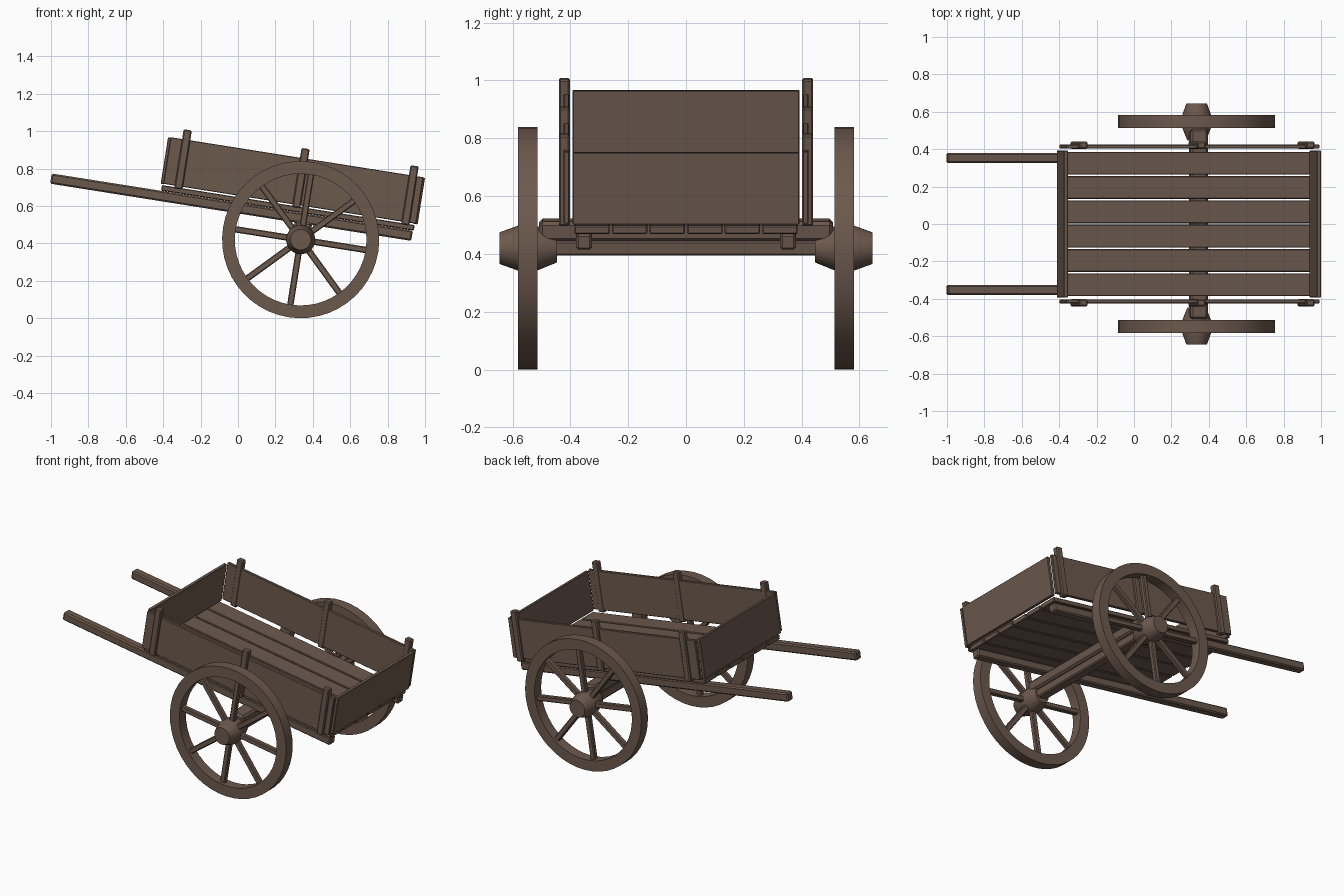
import bpy, bmesh, math
from mathutils import Matrix, Vector

cube = bpy.data.objects.get("Cube")
if cube:
    bpy.data.objects.remove(cube, do_unlink=True)

wood = bpy.data.materials.new("brown_wood")
wood.use_nodes = True
colour = (0.15, 0.1, 0.075, 1)
wood.diffuse_color = colour
wood.node_tree.nodes["Principled BSDF"].inputs["Base Color"].default_value = colour

# The whole cart tips about the wheel axle
TILT = Matrix.Translation((0.335, 0, 0.42)) @ Matrix.Rotation(math.radians(9), 4, 'Y')


def add_object(name, bm):
    bmesh.ops.recalc_face_normals(bm, faces=bm.faces)
    mesh = bpy.data.meshes.new(name)
    bm.to_mesh(mesh)
    bm.free()
    mesh.materials.append(wood)
    ob = bpy.data.objects.new(name, mesh)
    bpy.context.collection.objects.link(ob)
    ob.matrix_world = TILT
    return ob


def box(name, x, y, z, bevel=0.004):
    """Box from (min, max) ranges in the cart's tilted frame."""
    bm = bmesh.new()
    size = Vector((x[1] - x[0], y[1] - y[0], z[1] - z[0]))
    mid = Vector((x[0] + x[1], y[0] + y[1], z[0] + z[1])) / 2
    bmesh.ops.create_cube(bm, size=1, matrix=Matrix.Translation(mid) @ Matrix.Diagonal(size).to_4x4())
    ob = add_object(name, bm)
    mod = ob.modifiers.new("worn_edges", 'BEVEL')
    mod.width = bevel
    mod.segments = 1
    return ob


def lathe(name, profile, steps=48, closed=False):
    """Turn a (radius, y) profile around the axle."""
    bm = bmesh.new()
    rings = []
    for i in range(steps):
        a = 2 * math.pi * i / steps
        rings.append([bm.verts.new((r * math.cos(a), y, r * math.sin(a))) for r, y in profile])
    n = len(profile)
    for i in range(steps):
        a, b = rings[i], rings[(i + 1) % steps]
        for j in range(n if closed else n - 1):
            k = (j + 1) % n
            bm.faces.new((a[j], a[k], b[k], b[j]))
    if not closed:
        for j in (0, -1):
            bm.faces.new([ring[j] for ring in rings])
    ob = add_object(name, bm)
    bpy.ops.object.select_all(action='DESELECT')
    ob.select_set(True)
    bpy.context.view_layer.objects.active = ob
    bpy.ops.object.shade_smooth_by_angle(angle=math.radians(30))


# Floor planks
pitch = 0.13
for i in range(6):
    y = (i - 2.5) * pitch
    box(f"floor_plank_{i + 1}", (-0.778, 0.59), (y - 0.061, y + 0.061), (0.142, 0.172))

# End boards
box("front_end_board", (-0.786, -0.764), (-0.392, 0.392), (0.178, 0.43), 0.003)
box("rear_end_board", (0.583, 0.605), (-0.392, 0.392), (0.178, 0.43), 0.003)

# Axle beams
box("axle_beam", (-0.047, 0.047), (-0.508, 0.508), (0.03, 0.098), 0.012)
box("lower_axle", (-0.036, 0.036), (-0.46, 0.46), (-0.022, 0.032), 0.008)

for side, s in (("left", 1), ("right", -1)):
    def span(a, b):
        return tuple(sorted((s * a, s * b)))

    # Handle shaft, side board and its posts
    box(f"{side}_handle", (-1.37, 0.585), span(0.325, 0.38), (0.086, 0.141), 0.008)
    box(f"{side}_side_board", (-0.772, 0.596), span(0.404, 0.424), (0.18, 0.432), 0.003)
    for place, x in (("front", -0.688), ("middle", -0.05), ("rear", 0.54)):
        box(f"{side}_{place}_post", (x - 0.022, x + 0.022), span(0.402, 0.44), (0.165, 0.485), 0.006)

    # Wheel
    lathe(f"{side}_wheel_rim", [(r, s * y) for r, y in
                                ((0.42, 0.514), (0.42, 0.582), (0.352, 0.582), (0.352, 0.514))], closed=True)
    lathe(f"{side}_wheel_hub", [(r, s * y) for r, y in
                                ((0.05, 0.447), (0.076, 0.51), (0.078, 0.582), (0.055, 0.645))], steps=24)
    for i in range(8):
        spoke = box(f"{side}_spoke_{i + 1}", (0.05, 0.36), span(0.532, 0.564), (-0.017, 0.017), 0.005)
        spoke.matrix_world = TILT @ Matrix.Rotation(math.radians(45 * i), 4, 'Y')
